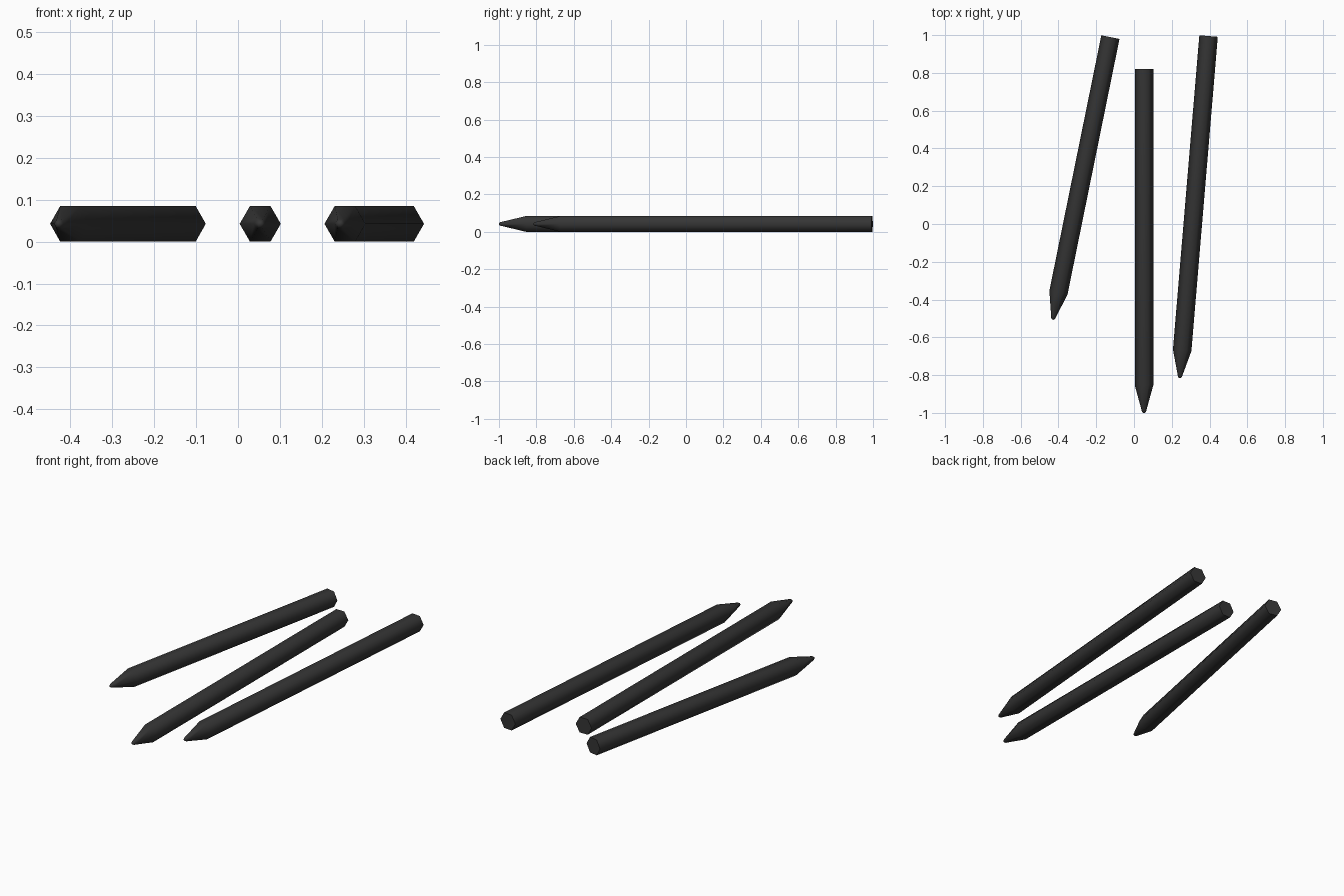
import bpy, bmesh, math

if "Cube" in bpy.data.objects:
    bpy.data.objects.remove(bpy.data.objects["Cube"])

R = 0.049                      # hexagon corner radius
FLAT = R * math.sqrt(3) / 2    # half height when lying on a flat side

lead = bpy.data.materials.new("dark_grey")
lead.diffuse_color = (0.035, 0.035, 0.035, 1)
lead.use_nodes = True
lead.node_tree.nodes["Principled BSDF"].inputs["Base Color"].default_value = lead.diffuse_color


def pencil(name, x, y, length, angle):
    """Six-sided stick with a blunt point; (x, y) is the shoulder of the point."""
    profile = [(-0.146, 0.006), (-0.139, 0.011), (-0.125, 0.0145), (0, R), (length, R)]
    bm = bmesh.new()
    rings = [[bm.verts.new((r * math.cos(i * math.pi / 3), py, r * math.sin(i * math.pi / 3)))
              for i in range(6)] for py, r in profile]
    for a, b in zip(rings, rings[1:]):
        for i in range(6):
            j = (i + 1) % 6
            bm.faces.new((a[i], a[j], b[j], b[i]))
    bm.faces.new(rings[0])
    bm.faces.new(rings[-1])
    bmesh.ops.recalc_face_normals(bm, faces=bm.faces)
    mesh = bpy.data.meshes.new(name)
    bm.to_mesh(mesh)
    bm.free()
    mesh.materials.append(lead)
    ob = bpy.data.objects.new(name, mesh)
    bpy.context.collection.objects.link(ob)
    ob.location = (x, y, FLAT)
    ob.rotation_euler.z = -math.radians(angle)
    # Soft long edges, crisp flat end
    bpy.ops.object.select_all(action='DESELECT')
    ob.select_set(True)
    bpy.context.view_layer.objects.active = ob
    bpy.ops.object.shade_smooth_by_angle(angle=math.radians(70))


# Three pencils fanned out on the ground
pencil("left_pencil", -0.40, -0.363, 1.38, 11.5)
pencil("middle_pencil", 0.053, -0.854, 1.674, 0)
pencil("right_pencil", 0.255, -0.669, 1.67, 4.8)
